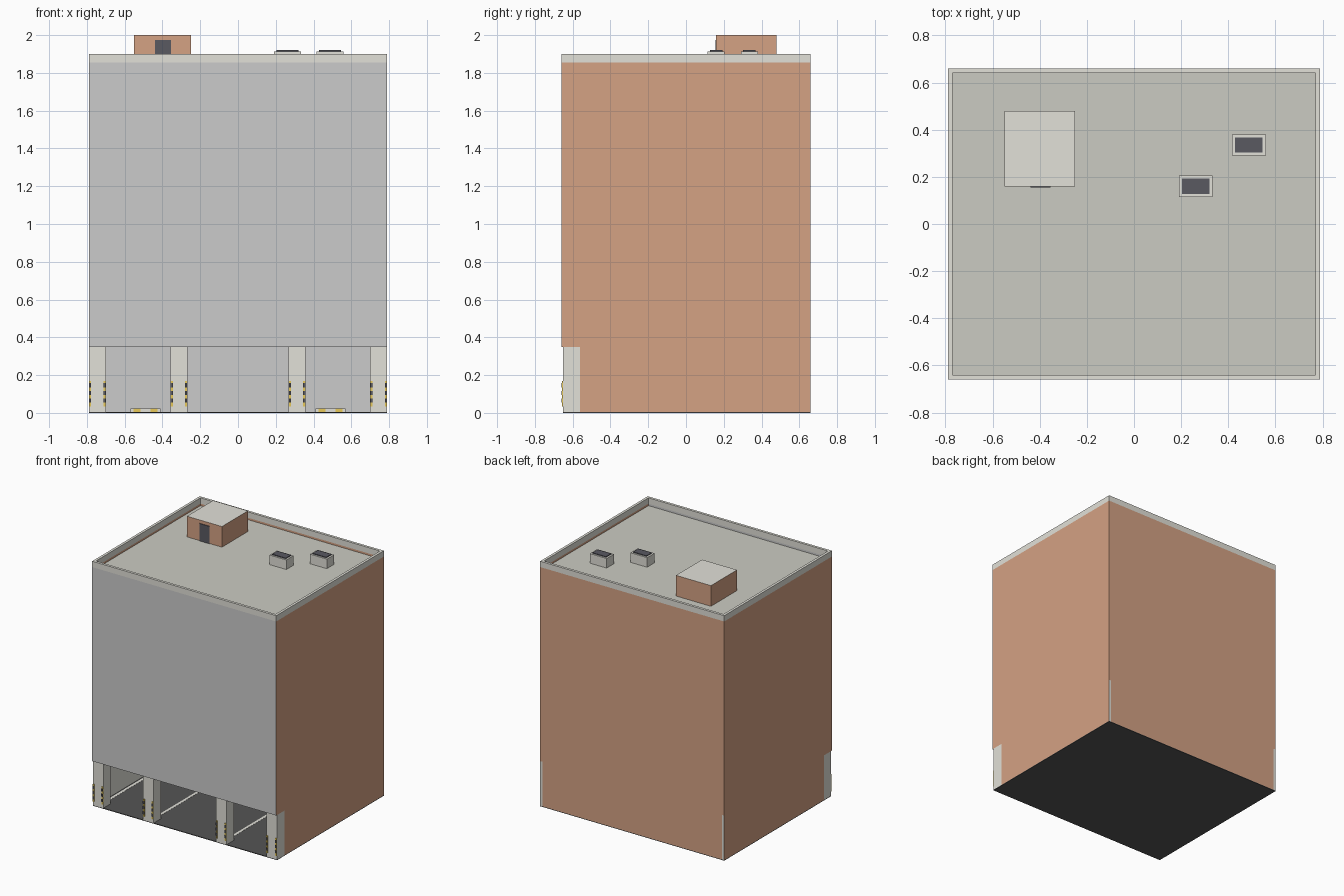
import bpy, bmesh

if "Cube" in bpy.data.objects:
    bpy.data.objects.remove(bpy.data.objects["Cube"])


def mat(name, r, g, b):
    m = bpy.data.materials.new(name)
    m.diffuse_color = (r, g, b, 1)
    m.use_nodes = True
    m.node_tree.nodes["Principled BSDF"].inputs["Base Color"].default_value = m.diffuse_color
    return m


BRICK = mat("brick", .66, .36, .23)
CONC = mat("concrete", .76, .75, .69)
ROOF = mat("roof_felt", .60, .60, .54)
DARK = mat("dark", .10, .10, .12)
ASPH = mat("asphalt", .09, .09, .09)
YELL = mat("yellow", .80, .58, .10)
PLAIN = mat("plain", .8, .8, .8)


def box(name, x, y, z, m=PLAIN, faces=None):
    """Box from (min, max) ranges; faces maps '+x', '-y' ... to other materials."""
    bm = bmesh.new()
    bmesh.ops.create_cube(bm, size=1)
    for v in bm.verts:
        v.co = [r[0] if c < 0 else r[1] for c, r in zip(v.co, (x, y, z))]
    bm.normal_update()
    me = bpy.data.meshes.new(name)
    me.materials.append(m)
    for i, (side, fm) in enumerate((faces or {}).items(), 1):
        me.materials.append(fm)
        axis, sign = "xyz".index(side[1]), (1 if side[0] == "+" else -1)
        for f in bm.faces:
            if f.normal[axis] * sign > .9:
                f.material_index = i
    bm.to_mesh(me)
    bm.free()
    ob = bpy.data.objects.new(name, me)
    bpy.context.collection.objects.link(ob)
    return ob


W, D, T = .79, .66, .02          # half width, half depth, wall thickness
G, B, P = .35, 1.855, 1.90       # garage height, coping bottom, coping top
F, R = .005, 1.84                # garage floor, roof deck


def span(s, a, b):
    """Range a..b on the side given by sign s."""
    return tuple(sorted((s * a, s * b)))


# Floors
box("garage_floor", (-W, W), (-.65, D), (0, F), ASPH)
box("garage_ceiling", (-W + T, W - T), (-D + T, D - T), (G, G + .02), CONC)
box("roof_deck", (-W + T, W - T), (-D + T, D - T), (R - .02, R), ROOF)

# Upper walls
box("front_wall", (-W, W), (-D, -D + T), (G, B), PLAIN, {"+x": BRICK, "-x": BRICK})
box("back_wall", (-W, W), (D - T, D), (G, B), BRICK)
for s, side in ((-1, "left"), (1, "right")):
    box(side + "_wall", span(s, W - T, W), (-D + T, D - T), (G, B), BRICK)
    # Garage side wall, brick outside only
    box(side + "_garage_wall", span(s, W - T, W), (-.56, D), (F, G), CONC,
        {("+x" if s > 0 else "-x"): BRICK})
    # Coping side
    box(side + "_coping", span(s, W - T, W), (-D + T, D - T), (B, P), CONC)
box("garage_back_wall", (-W + T, W - T), (D - T, D), (F, G), PLAIN, {"+y": BRICK})
box("front_coping", (-W, W), (-D, -D + T), (B, P), CONC)
box("back_coping", (-W, W), (D - T, D), (B, P), CONC)

# Front pillars with striped corner guards
for x0 in (-.79, -.358, .268, .70):
    box("pillar", (x0, x0 + .09), (-.65, -.56), (F, G), CONC)
    for gx in (x0 + .001, x0 + .077):
        box("corner_guard", (gx, gx + .012), (-.656, -.65), (.035, .17), YELL)
        for k in range(3):
            z = .055 + k * .04
            box("guard_stripe", (gx, gx + .012), (-.658, -.656), (z, z + .022), DARK)

# Parking lines and wheel stops
for x in (-.75, -.31, .31, .75):
    box("parking_line", (x - .01, x + .01), (-.52, .55), (F, F + .001), CONC)
for x in (-.49, .49):
    box("wheel_stop", (x - .08, x + .08), (.48, .52), (F, .022), CONC)
    for dx in (-.045, .045):
        box("wheel_stop_mark", (x + dx - .018, x + dx + .018), (.479, .521), (F, .023), YELL)

# Rooftop stair house
box("stair_house", (-.55, -.25), (.16, .48), (R, 2.0), BRICK, {"+z": CONC})
box("stair_door", (-.44, -.355), (.155, .16), (R, 1.975), DARK)

# Skylights
for x, y in ((.262, .16), (.487, .335)):
    box("skylight_curb", (x - .072, x + .072), (y - .045, y + .045), (R, 1.914), CONC)
    box("skylight_glass", (x - .058, x + .058), (y - .032, y + .032), (1.914, 1.92), DARK)
